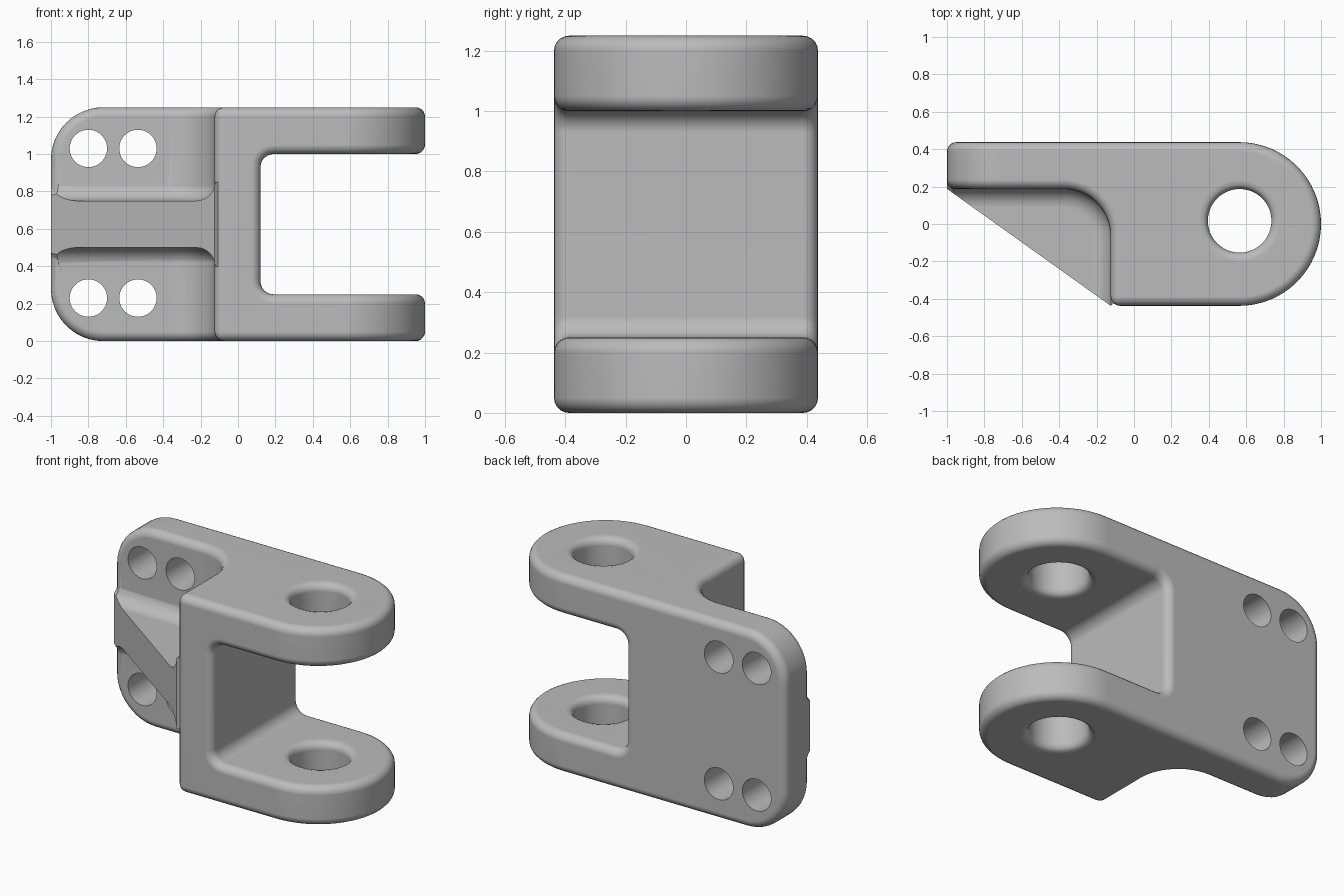
import bpy, bmesh
from math import sin, cos, pi, radians, sqrt
from mathutils import Matrix, Vector

if "Cube" in bpy.data.objects:
    bpy.data.objects.remove(bpy.data.objects["Cube"])

HEIGHT, HALF_DEPTH, PLATE_FRONT, BLOCK_SIDE = 1.25, 0.4375, 0.1875, -0.125

grey = bpy.data.materials.new("light grey metal")
grey.use_nodes = True
grey.diffuse_color = (0.5, 0.5, 0.5, 1)
grey.node_tree.nodes["Principled BSDF"].inputs["Base Color"].default_value = (0.5, 0.5, 0.5, 1)


def arc(cx, cy, r, start, end, n=12):
    angles = [radians(start + (end - start) * i / n) for i in range(n + 1)]
    return [(cx + r * cos(a), cy + r * sin(a)) for a in angles]


def finish(name, bm):
    bmesh.ops.recalc_face_normals(bm, faces=bm.faces)
    mesh = bpy.data.meshes.new(name)
    bm.to_mesh(mesh)
    bm.free()
    obj = bpy.data.objects.new(name, mesh)
    bpy.context.collection.objects.link(obj)
    mesh.materials.append(grey)
    return obj


def prism(name, outline, low, high, axis="z", round_low=0):
    """Extrude an outline along z, or along y for an (x, z) outline."""
    bm = bmesh.new()
    place = (lambda a, b: (a, b, low)) if axis == "z" else (lambda a, b: (a, low, b))
    face = bm.faces.new([bm.verts.new(place(a, b)) for a, b in outline])
    base_edges = list(face.edges)
    top = bmesh.ops.extrude_face_region(bm, geom=[face], use_keep_orig=True)
    step = Vector((0, 0, high - low)) if axis == "z" else Vector((0, high - low, 0))
    bmesh.ops.translate(bm, vec=step, verts=[v for v in top["geom"] if isinstance(v, bmesh.types.BMVert)])
    bmesh.ops.recalc_face_normals(bm, faces=bm.faces)
    if round_low:
        bmesh.ops.bevel(bm, geom=base_edges, offset=round_low, segments=8, profile=0.5,
                        affect="EDGES", clamp_overlap=False)
    return finish(name, bm)


def lathe(name, profile, centre, n=48):
    """Closed solid from (radius, z) rings."""
    bm = bmesh.new()
    rings = [[bm.verts.new((centre[0] + r * cos(2 * pi * i / n), centre[1] + r * sin(2 * pi * i / n), z))
              for i in range(n)] for r, z in profile]
    for a, b in zip(rings, rings[1:]):
        for i in range(n):
            j = (i + 1) % n
            bm.faces.new((a[i], a[j], b[j], b[i]))
    bm.faces.new(rings[0])
    bm.faces.new(rings[-1])
    return finish(name, bm)


def apply(obj, kind, **settings):
    mod = obj.modifiers.new(kind.lower(), kind)
    for key, value in settings.items():
        setattr(mod, key, value)
    bpy.context.view_layer.objects.active = obj
    bpy.ops.object.modifier_apply(modifier=mod.name)


def combine(obj, other, operation):
    apply(obj, "BOOLEAN", object=other, operation=operation, solver="EXACT")
    bpy.data.objects.remove(other)


# Plan outline: thin plate, swept inner corner, block and round lug end
plan = [(-1.3, HALF_DEPTH), (-1.3, PLATE_FRONT)]
plan += arc(BLOCK_SIDE - 0.25, PLATE_FRONT - 0.25, 0.25, 90, 0)
plan += [(BLOCK_SIDE, -HALF_DEPTH)]
plan += arc(1 - HALF_DEPTH, 0, HALF_DEPTH, -90, 90, 32)
bracket = prism("clevis_bracket", plan, -0.3, HEIGHT + 0.3)

# Front outline: rounded plate corners and the open fork slot
side = arc(-0.72, 0.28, 0.28, 180, 270) + [(1.3, 0), (1.3, 0.25)]
side += arc(0.19, 0.32, 0.07, 270, 180, 6)
side += [(x, HEIGHT - z) for x, z in reversed(side)]
combine(bracket, prism("fork_outline", side, -1, 1, "y"), "INTERSECT")

# Soft rounding on every outside edge
apply(bracket, "BEVEL", width=0.05, segments=5, limit_method="ANGLE",
      angle_limit=radians(30), use_clamp_overlap=False)

# Sloping rib, hollowed above and below by pockets with round floors
rib_outline = [(-0.9995, PLATE_FRONT), (BLOCK_SIDE, -HALF_DEPTH + 0.0005),
               (-0.05, -0.38), (0, 0.3), (-0.9995, 0.3)]
rib = prism("rib", rib_outline, 0.4, 0.85)
wall_x, wall_y = BLOCK_SIDE + 0.002, PLATE_FRONT + 0.002
pocket = [(-1.2, wall_y + 0.24), (-0.96, wall_y)]
pocket += arc(wall_x - 0.25, wall_y - 0.25, 0.25, 90, 0)
pocket += [(wall_x, -0.8), (-1.2, -0.8)]
for mirrored in (False, True):
    cutter = prism("pocket", pocket, 0.75, 1.5, round_low=0.1)
    if mirrored:
        cutter.data.transform(Matrix.Translation((0, 0, HEIGHT)) @ Matrix.Scale(-1, 4, (0, 0, 1)))
        cutter.data.flip_normals()
    combine(rib, cutter, "DIFFERENCE")
combine(bracket, rib, "UNION")

# Pin holes with flared mouths through both lugs
radius, flare = 0.17, 0.05
mouth = [(radius + flare, -0.03)]
for i in range(7):
    d = flare * i / 6
    mouth.append((radius + flare - sqrt(flare ** 2 - (flare - d) ** 2), d))
profile = mouth + [(r, 0.25 - z) for r, z in reversed(mouth)]
for base in (0, 1):
    hole = lathe("pin_hole", [(r, z + base) for r, z in profile], (0.565, 0.017))
    combine(bracket, hole, "DIFFERENCE")

# Four bolt holes through the plate
for x in (-0.8, -0.535):
    for z in (0.23, 1.03):
        bolt = prism("bolt_hole", arc(x, z, 0.1, 0, 360, 40)[:-1], 0, 1, "y")
        combine(bracket, bolt, "DIFFERENCE")

# Smooth shading with crisp hole rims
bpy.ops.object.select_all(action="DESELECT")
bracket.select_set(True)
bpy.context.view_layer.objects.active = bracket
bpy.ops.object.shade_smooth_by_angle(angle=radians(30))
apply(bracket, "WEIGHTED_NORMAL", keep_sharp=True)
